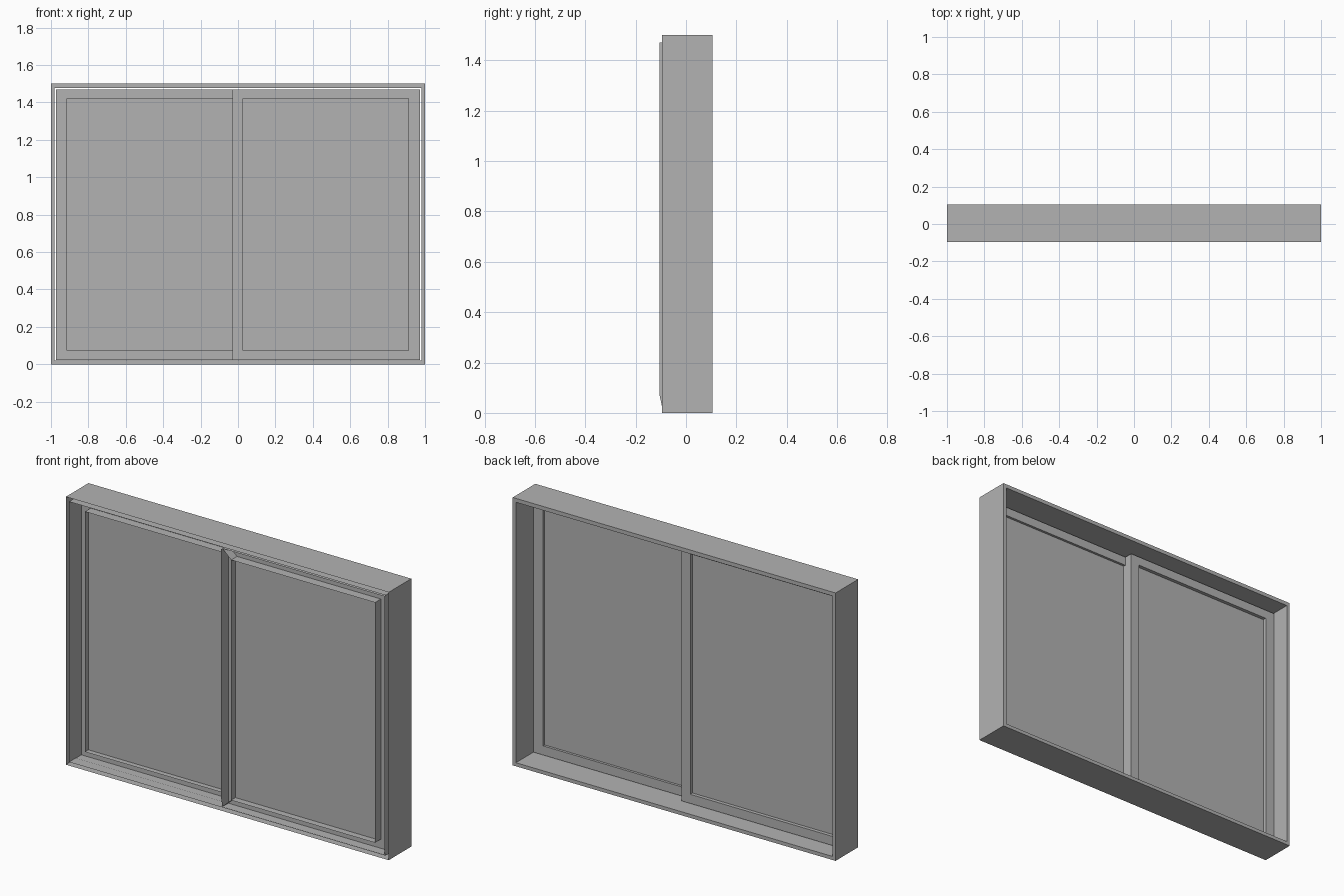
import bpy
import bmesh

if "Cube" in bpy.data.objects:
    bpy.data.objects.remove(bpy.data.objects["Cube"], do_unlink=True)

GREY = (0.45, 0.45, 0.45, 1.0)
FRONT = -0.095                      # front plane of the outer frame
grey = bpy.data.materials.new("window_grey")
grey.use_nodes = True
grey.diffuse_color = GREY
grey.node_tree.nodes["Principled BSDF"].inputs["Base Color"].default_value = GREY


def finish(name, bm):
    mesh = bpy.data.meshes.new(name)
    bm.to_mesh(mesh)
    bm.free()
    mesh.materials.append(grey)
    obj = bpy.data.objects.new(name, mesh)
    bpy.context.collection.objects.link(obj)
    return obj


def loop(bm, rect, y):
    x0, x1, z0, z1 = rect
    return [bm.verts.new((x, y, z)) for x, z in ((x0, z0), (x1, z0), (x1, z1), (x0, z1))]


def channel_ring(name, outer, inner, y0, y1):
    """Rectangular border of hollow section, open towards the front."""
    bm = bmesh.new()
    loops = [loop(bm, outer, y0), loop(bm, outer, y1), loop(bm, inner, y1), loop(bm, inner, y0)]
    for a, b in zip(loops, loops[1:]):
        for i in range(4):
            j = (i + 1) % 4
            bm.faces.new((a[i], a[j], b[j], b[i]))
    return finish(name, bm)


def sheet(name, points):
    bm = bmesh.new()
    bm.faces.new([bm.verts.new(p) for p in points])
    return finish(name, bm)


def sash(name, outer, inner, depth, thickness, glass_depth):
    y = FRONT + depth
    channel_ring(name + "_frame", outer, inner, y, y + thickness)
    bm = bmesh.new()
    bm.faces.new(loop(bm, inner, FRONT + glass_depth))
    finish(name + "_glass", bm)


# Outer frame
channel_ring("outer_frame", (-1, 1, 0, 1.5), (-0.98, 0.98, 0.02, 1.478), FRONT, 0.105)

# Sliding sashes, one behind the other, overlapping at the centre
LOW, HIGH, GLASS_LOW, GLASS_HIGH = 0.024, 1.47, 0.075, 1.42
sash("rear_sash", (-0.974, 0.024, LOW, HIGH), (-0.917, -0.03, GLASS_LOW, GLASS_HIGH), 0.05, 0.05, 0.08)
sash("front_sash", (-0.03, 0.974, LOW, HIGH), (0.024, 0.915, GLASS_LOW, GLASS_HIGH), 0.0, 0.052, 0.038)

# Meeting stile: projecting lip and mitred end walls
BACK, LIP = FRONT + 0.052, FRONT - 0.011
sheet("stile_lip", [(-0.03, FRONT, LOW), (-0.03, FRONT, HIGH), (-0.03, LIP, HIGH), (-0.03, LIP, GLASS_LOW)])
for name, z_out, z_in in (("lower_mitre", LOW, GLASS_LOW), ("upper_mitre", HIGH, GLASS_HIGH)):
    sheet(name, [(-0.03, FRONT, z_out), (0.024, FRONT, z_in), (0.024, BACK, z_in), (-0.03, BACK, z_out)])
